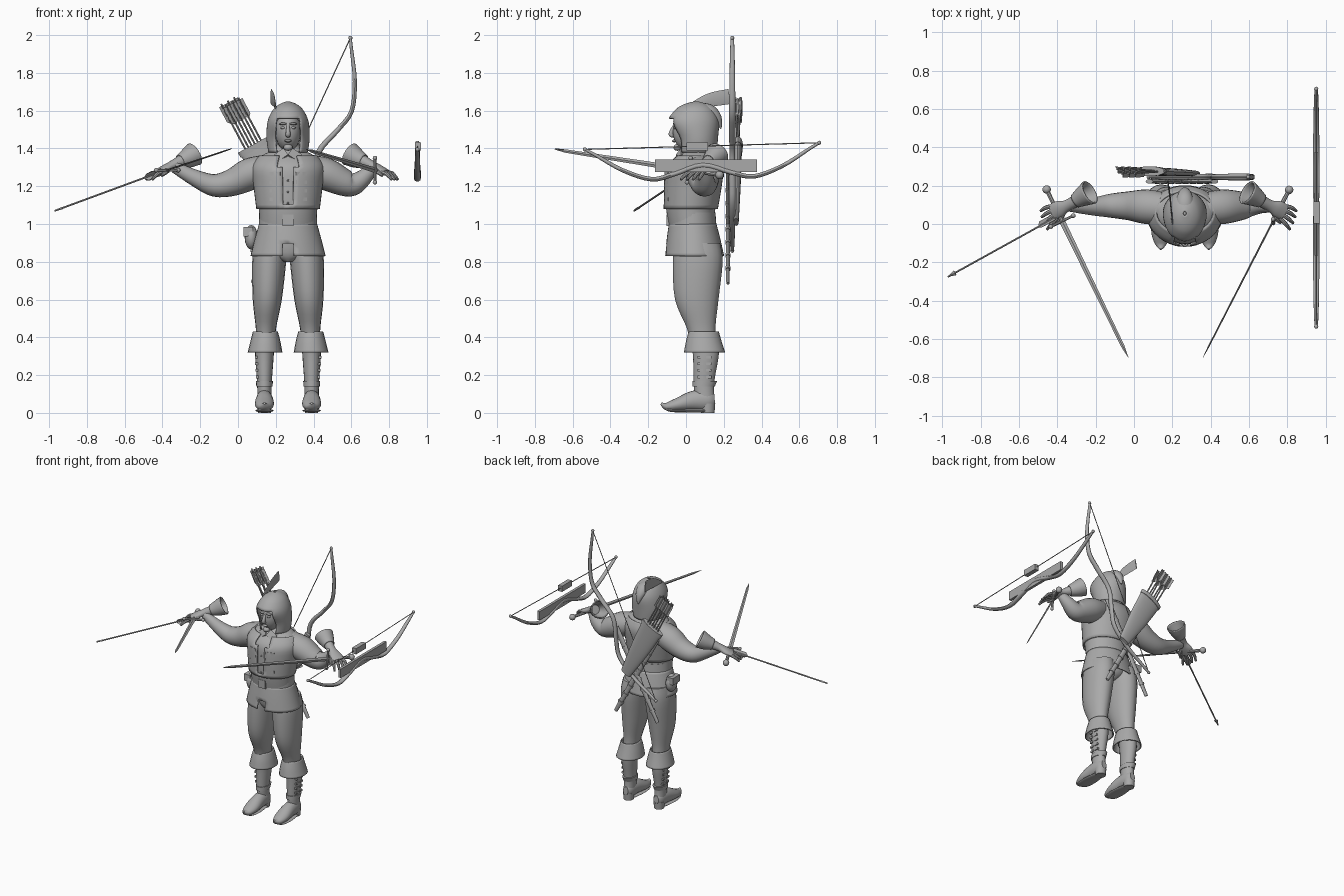
import bpy, bmesh, math
from mathutils import Vector, Matrix

if "Cube" in bpy.data.objects:
    bpy.data.objects.remove(bpy.data.objects["Cube"])

grey = bpy.data.materials.new("plain_grey")
grey.use_nodes = True
grey.diffuse_color = (.4, .4, .4, 1)
grey.node_tree.nodes["Principled BSDF"].inputs["Base Color"].default_value = grey.diffuse_color
CX = .265            # body centre line
X, Y, Z = Vector((1, 0, 0)), Vector((0, 1, 0)), Vector((0, 0, 1))


def finish(name, bm, smooth=True, thick=0):
    bmesh.ops.recalc_face_normals(bm, faces=bm.faces)
    mesh = bpy.data.meshes.new(name)
    bm.to_mesh(mesh)
    bm.free()
    mesh.materials.append(grey)
    ob = bpy.data.objects.new(name, mesh)
    bpy.context.collection.objects.link(ob)
    if thick:
        mod = ob.modifiers.new("thickness", "SOLIDIFY")
        mod.thickness = thick
        mod.offset = 0
    if smooth:
        bpy.ops.object.select_all(action="DESELECT")
        ob.select_set(True)
        bpy.context.view_layer.objects.active = ob
        bpy.ops.object.shade_smooth_by_angle(angle=math.radians(40))
    return ob


def spline(rows, steps):
    """Catmull-Rom through rows of (x, y, z, half width, half depth)."""
    if steps == 1:
        return rows
    out, last = [], len(rows) - 1
    for i in range(last):
        a, b, c, d = (rows[min(max(i + k, 0), last)] for k in (-1, 0, 1, 2))
        for s in range(steps):
            t = s / steps
            out.append([q + t * (r - p) / 2 + t * t * (p - 2.5 * q + 2 * r - w / 2)
                        + t ** 3 * (3 * (q - r) + w - p) / 2 for p, q, r, w in zip(a, b, c, d)])
    return out + [rows[-1]]


def loft(name, rows, ref=-Y, axis=None, n=20, steps=4, caps=True, cut=None, thick=0, smooth=True):
    """Elliptical rings along a path; ref is the direction of the half depth."""
    rows = spline(rows, steps)
    pts = [Vector(r[:3]) for r in rows]
    bm, rings = bmesh.new(), []
    for i, (p, r) in enumerate(zip(pts, rows)):
        t = axis or (pts[min(i + 1, len(pts) - 1)] - pts[max(i - 1, 0)]).normalized()
        u = (ref - t * ref.dot(t)).normalized()
        v = t.cross(u)
        angles = [math.tau * k / n for k in range(n)]
        rings.append([bm.verts.new(p + v * r[3] * math.cos(g) + u * r[4] * math.sin(g)) for g in angles])
    for a, b in zip(rings, rings[1:]):
        for k in range(n):
            bm.faces.new((a[k], a[k - 1], b[k - 1], b[k]))
    if caps:
        bm.faces.new(rings[0])
        bm.faces.new(rings[-1])
    if cut:
        gone = [f for f in bm.faces if cut(f.calc_center_median())]
        bmesh.ops.delete(bm, geom=gone, context="FACES")
    return finish(name, bm, smooth, thick)


def body(name, rows, **kw):
    """Upright loft from (z, half width, y, half depth) on the centre line."""
    return loft(name, [(CX, y, z, a, b) for z, a, y, b in rows], axis=Z, n=40, **kw)


def rod(name, a, b, r, n=8):
    return loft(name, [(*a, r, r), (*b, r, r)], ref=Vector((.3, .5, .81)), n=n, steps=1)


def box(name, loc, size, rot=None):
    bm = bmesh.new()
    m = Matrix.Translation(loc) @ (rot or Matrix()) @ Matrix.Diagonal((*size, 1))
    bmesh.ops.create_cube(bm, size=1, matrix=m)
    return finish(name, bm, False)


def balls(name, places, size, segs=16):
    bm = bmesh.new()
    for p in places:
        m = Matrix.Translation(p) @ Matrix.Diagonal((*size, 1))
        bmesh.ops.create_uvsphere(bm, u_segments=segs, v_segments=segs // 2, radius=1, matrix=m)
    return finish(name, bm)


# Torso, vest, belt and skirt
chest = [(1.08, .155, .025, .13), (1.2, .17, .035, .14), (1.3, .18, .045, .14), (1.36, .14, .06, .1)]
body("shirt", [(.96, .148, .035, .12)] + chest + [(1.4, .07, .06, .06), (1.46, .05, .05, .05)])
body("vest", [(z, a + .008, y, b + .009) for z, a, y, b in chest], caps=False, thick=.01,
     cut=lambda c: c.y < 0 and abs(c.x - CX) < .01 + .15 * (c.z - 1.08))
body("belt", [(.98, .155, .035, .127), (1.06, .152, .032, .124)], steps=1)
box("buckle", (CX, -.095, 1.02), (.06, .015, .06))
body("skirt", [(1, .15, .035, .122), (.92, .172, .04, .138), (.83, .195, .045, .153)], caps=False, thick=.008,
     cut=lambda c: c.y < 0 and abs(c.x - CX) < .25 * (.95 - c.z))
body("hips", [(.8, .03, .04, .07), (.85, .12, .05, .11), (1, .14, .04, .11)])
balls("pouch", [(.07, .07, .93)], (.035, .05, .065))
box("pouch_flap", (.055, .07, .96), (.05, .085, .05))
balls("shirt_buttons", [(CX, -.106, z) for z in (1.11, 1.17, 1.23)], (.006, .006, .006), 8)
for s in (-1, 1):
    # vest fastenings: rows of small tabs beside the opening
    for row in range(4):
        for col in (.05, .085):
            z = 1.13 + .045 * row
            box("vest_tab", (CX + s * col, -.117 + col * .3, z), (.024, .018, .018),
                Matrix.Rotation(s * .35, 4, "Z"))
    box("collar", (CX + s * .035, -.035, 1.365), (.06, .012, .05),
        Matrix.Rotation(s * .6, 4, "Y") @ Matrix.Rotation(-.6, 4, "X"))

# Head and hood
balls("head", [(CX, .015, 1.49)], (.068, .085, .105), 24)
loft("nose", [(CX, -.062, 1.52, .008, .008), (CX, -.08, 1.475, .013, .014), (CX, -.06, 1.465, .012, .006)], n=10)
balls("eyes", [(CX + s * .027, -.057, 1.51) for s in (-1, 1)], (.014, .01, .008), 12)
balls("brows", [(CX + s * .027, -.058, 1.53) for s in (-1, 1)], (.022, .012, .007), 12)
balls("lips", [(CX, -.062, 1.44)], (.02, .012, .008), 12)
balls("chin", [(CX, -.045, 1.405)], (.025, .022, .018), 12)
body("hood", [(1.38, .1, .06, .1), (1.45, .11, .06, .105), (1.54, .105, .04, .13), (1.6, .078, .045, .1),
              (1.63, .045, .05, .06), (1.645, .008, .055, .01)], thick=.008, caps=False,
     cut=lambda c: c.y < .02 and abs(c.x - CX) < .058 and c.z < 1.55)
loft("hood_point", [(CX, .05, 1.6, .05, .04), (CX, .12, 1.595, .045, .04), (CX, .165, 1.56, .03, .025),
                    (CX, .185, 1.505, .004, .004)], ref=Z)
loft("feather", [(.2, 0, 1.615, .004, .008), (.19, .12, 1.655, .004, .035), (.175, .23, 1.675, .004, .04)],
     ref=Z, n=8)

# Legs, boots and feet
for s, side in ((-1, "right"), (1, "left")):
    def limb(name, rows, **kw):
        return loft(side + name, [(CX + s * o, y, z, a, b) for z, o, y, a, b in rows], axis=Z, **kw)

    limb("_leg", [(.9, .09, .06, .085, .12), (.8, .1, .062, .09, .132), (.6, .11, .057, .077, .115),
                  (.45, .117, .08, .054, .076), (.35, .12, .095, .048, .07)])
    limb("_boot", [(.38, .122, .1, .05, .073), (.3, .125, .105, .049, .068), (.16, .125, .095, .039, .054),
                   (.07, .125, .1, .038, .052)])
    limb("_boot_cuff", [(.43, .12, .094, .062, .076), (.38, .12, .094, .075, .09), (.32, .122, .098, .088, .105)],
         caps=False, thick=.008)
    limb("_ankle_strap", [(.14, .125, .093, .043, .059), (.17, .125, .1, .045, .066)], steps=1)
    fx = CX + s * .125
    loft(side + "_foot", [(fx, .152, .07, .02, .03), (fx, .12, .068, .038, .055), (fx, .04, .065, .046, .052),
                          (fx, -.04, .045, .05, .036), (fx, -.1, .034, .033, .022), (fx, -.132, .05, .006, .006)],
         ref=Z)
    loft(side + "_sole", [(fx, .1, .012, .036, .01), (fx, 0, .012, .049, .009), (fx, -.08, .014, .04, .009),
                          (fx, -.115, .03, .012, .008)], ref=Z)
    loft(side + "_heel", [(fx, .115, 0, .034, .036), (fx, .115, .05, .038, .04)], steps=1)
    for row in range(5):
        z = .19 + .035 * row
        for dy in (-.025, .02):
            box(side + "_boot_tab", (fx + s * (.037 + row * .002), .1 + dy, z), (.016, .028, .014))

# Arms
shoulder = [(.1, .08, 1.3, .08, .07), (.2, .09, 1.265, .09, .085), (.295, .095, 1.22, .075, .072)]
forearms = {-1: [(.39, .095, 1.205, .062, .06), (.485, .09, 1.24, .045, .045), (.6, .09, 1.3, .026, .03)],
            1: [(.345, .1, 1.21, .06, .06), (.4, .1, 1.245, .045, .045), (.45, .085, 1.3, .026, .03)]}
for s, side in ((-1, "right"), (1, "left")):
    loft(side + "_arm", [(CX + s * o, *rest) for o, *rest in shoulder + forearms[s]], ref=Z)

# Gloves, mirrored about their own middle plane
GX = .18
for s, side in ((-1, "right"), (1, "left")):
    def flip(rows):
        return [(GX + s * o, *rest) for o, *rest in rows]

    loft(side + "_glove_cuff", flip([(.41, .165, 1.37, .062, .06), (.445, .145, 1.35, .05, .05),
                                     (.485, .12, 1.332, .034, .034)]), ref=Z, caps=False, thick=.008)
    loft(side + "_glove_palm", flip([(.48, .122, 1.333, .033, .033), (.53, .095, 1.31, .03, .024),
                                     (.57, .078, 1.29, .044, .021), (.605, .06, 1.272, .042, .016)]), ref=Z)
    for k in range(4):
        w = k - 1.5      # finger position across the palm
        x, y = .597 + .011 * w, .062 + .02 * w
        reach = .062 - .006 * abs(w)
        loft(side + "_finger", flip([(x, y, 1.275, .011, .011), (x + reach * .55, y - .02 + .008 * w, 1.262, .011, .011),
                                     (x + reach, y - .042 + .012 * w, 1.235, .007, .007)]), ref=Z, n=8)
    loft(side + "_thumb", flip([(.545, .07, 1.295, .014, .014), (.56, .03, 1.275, .012, .012),
                                (.585, .005, 1.255, .007, .007)]), ref=Z, n=8)


# Swords with guard, grip and pommel
def sword(name, tip, guard, flat):
    tip, guard = Vector(tip), Vector(guard)
    d = (tip - guard).normalized()
    side = d.cross(flat).normalized()
    loft(name + "_blade", [(*guard, .015, .005), (*tip.lerp(guard, .08), .009, .004), (*tip, .001, .001)],
         ref=flat, n=4, steps=1, smooth=False)
    pommel = guard - d * .185
    rod(name + "_grip", guard, pommel, .011)
    rod(name + "_guard", guard - side * .065, guard + side * .065, .008)
    balls(name + "_knobs", [guard - side * .065, guard + side * .065], (.012, .012, .012), 12)
    balls(name + "_pommel", [pommel], (.022, .022, .022))


sword("right_sword", (-.03, -.695, 1.4), (-.375, .015, 1.285), Z)
sword("left_sword", (.36, -.695, 1.395), (.725, .015, 1.285), X)


# Arrow: shaft, head and three vanes
def arrow(name, tail, tip, head=True, vane=.12):
    tail, tip = Vector(tail), Vector(tip)
    d = (tip - tail).normalized()
    rod(name + "_shaft", tail, tip, .005)
    if head:
        loft(name + "_head", [(*(tip - d * .045), .014, .007), (*tip, .001, .001)], ref=Z, n=4, steps=1, smooth=False)
    for k in range(3):
        out = Matrix.Rotation(math.tau * k / 3, 3, d) @ d.cross(Z).normalized()
        a, b = tail + d * .01, tail + d * vane
        bm = bmesh.new()
        bm.faces.new([bm.verts.new(p) for p in (a, a + out * .022, b - d * .02 + out * .022, b)])
        finish(name + "_vane", bm, False, .002)


arrow("held_arrow", (-.4, .04, 1.28), (-.97, -.275, 1.07))

# Quiver with its arrows, slung across the back
up, across = Vector((-.47, 0, .88)), Vector((.88, 0, .47))
mouth, base = Vector((.08, .275, 1.42)), Vector((.31, .265, 1.01))
loft("quiver", [(*base, .04, .014), (*base.lerp(mouth, .5), .07, .02), (*mouth, .087, .022)], ref=Y)
loft("quiver_rim", [(*(mouth - up * .03), .09, .025), (*mouth, .092, .026)], ref=Y, steps=1)
for k in range(6):
    w = across * .019 * (k - 2.5)
    lift = Y * .012 * (-1) ** k
    arrow("quiver_arrow", mouth + up * (.27 - .015 * (k % 2)) + w + lift, mouth + w - up * .05, head=False)

# Crossed scabbards behind the back
for s, side in ((-1, "right"), (1, "left")):
    end, top = Vector((.25 + s * .17, .222, .69)), Vector((.25 - s * .17, .222, 1.31))
    loft(side + "_scabbard", [(*end, .01, .008), (*end.lerp(top, .1), .016, .01), (*top, .022, .012)], ref=Y, n=10)
    for k in range(1, 8):
        p, q = end.lerp(top, k / 9), end.lerp(top, k / 9 + .02)
        loft(side + "_scabbard_band", [(*p, .023, .014), (*q, .023, .014)], ref=Y, steps=1, n=10)


# Recurve bows: one half profile as (along string, distance from string, half width, half depth)
HALF = [(0, 0, .008, .007), (.06, .035, .012, .009), (.2, .118, .015, .011), (.35, .168, .017, .012),
        (.47, .143, .018, .013), (.62, .1, .015, .015)]
LENGTH = 1.24


def bow(name, start, along, away, wide):
    start, along, away = Vector(start), Vector(along).normalized(), Vector(away).normalized()
    whole = HALF + [(LENGTH - r[0], *r[1:]) for r in reversed(HALF[:-1])]
    loft(name + "_limbs", [(*(start + along * l + away * p), b, a) for l, p, a, b in whole], ref=wide, n=12)
    ends = start, start + along * LENGTH
    rod(name + "_string", *ends, .003, 6)
    balls(name + "_tips", ends, (.011, .011, .011), 12)


bow("back_bow", (.595, .245, 1.985), (-.418, 0, -.908), (.908, 0, -.418), Y)
bow("held_bow", (.95, -.535, 1.395), (0, LENGTH, .035), (0, .035, -LENGTH), X)
box("held_bow_plate", (.95, .105, 1.308), (.02, .54, .065))
box("held_bow_grip", (.953, .06, 1.41), (.032, .115, .042))
